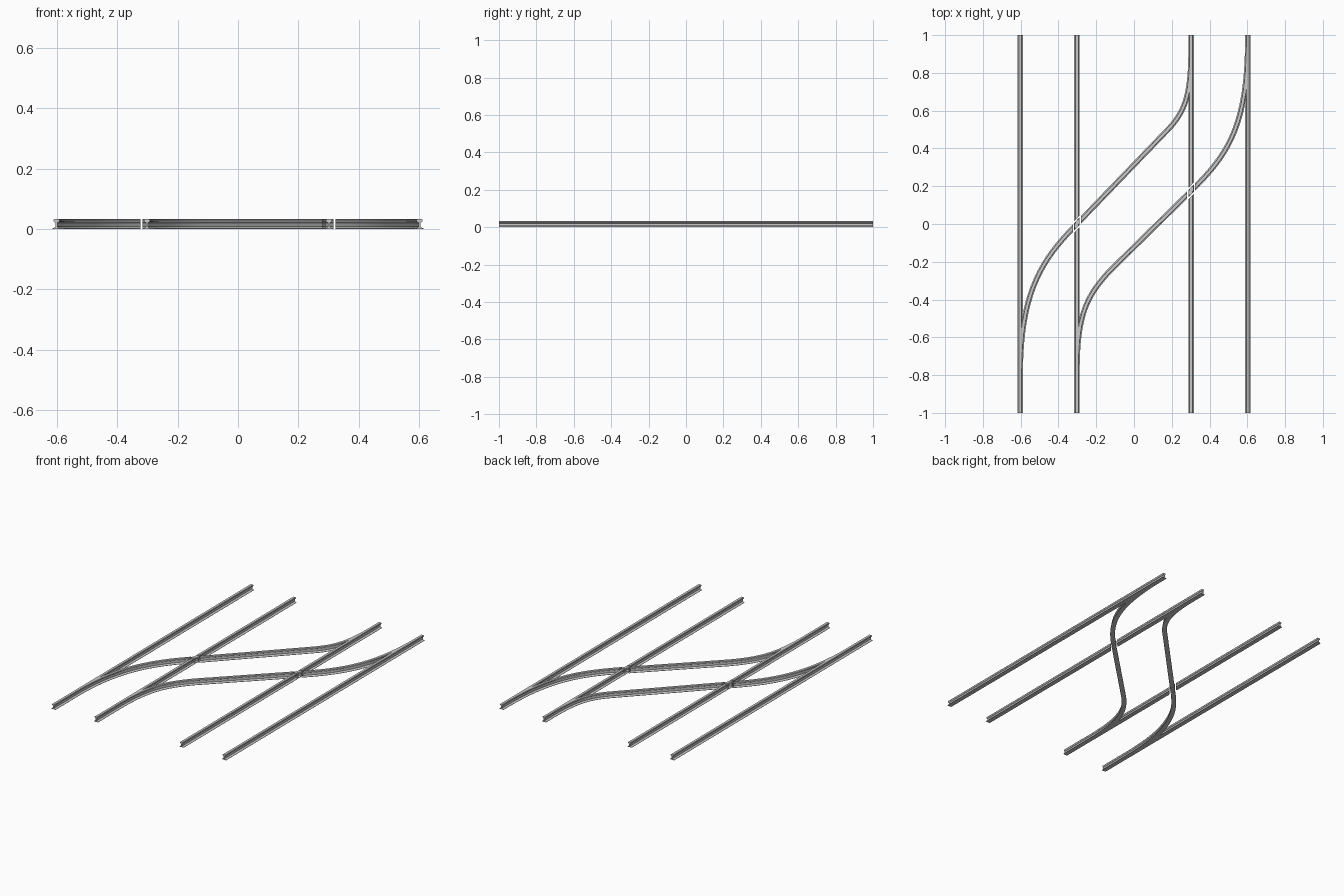
import bpy, bmesh, math
from mathutils import Vector

if "Cube" in bpy.data.objects:
    bpy.data.objects.remove(bpy.data.objects["Cube"])

# Rail cross-section: flat foot, thin web, rounded head (right half, bottom to top)
HALF = [(0.0145, 0), (0.0145, 0.002), (0.006, 0.005), (0.0032, 0.008),
        (0.0032, 0.021), (0.0085, 0.024), (0.0095, 0.026), (0.0095, 0.0305),
        (0.0075, 0.033)]
PROFILE = HALF + [(-x, z) for x, z in reversed(HALF)]


def bezier(a, b, c, d, n=18):
    a, b, c, d = (Vector(p) for p in (a, b, c, d))
    pts = []
    for i in range(n + 1):
        t = i / n
        s = 1 - t
        pts.append(a * s**3 + b * 3 * s * s * t + c * 3 * s * t * t + d * t**3)
    return pts


def sweep_rail(name, pts):
    pts = [Vector(p) for p in pts]
    bm = bmesh.new()
    rings = []
    for i, p in enumerate(pts):
        t = (pts[min(i + 1, len(pts) - 1)] - pts[max(i - 1, 0)]).normalized()
        side = Vector((t.y, -t.x))
        rings.append([bm.verts.new((*(p + side * u), z)) for u, z in PROFILE])
    n = len(PROFILE)
    for r, s in zip(rings, rings[1:]):
        for j in range(n):
            k = (j + 1) % n
            bm.faces.new((r[j], r[k], s[k], s[j]))
    bm.faces.new(rings[0])
    bm.faces.new(rings[-1])
    bmesh.ops.recalc_face_normals(bm, faces=bm.faces)
    me = bpy.data.meshes.new(name)
    bm.to_mesh(me)
    bm.free()
    ob = bpy.data.objects.new(name, me)
    bpy.context.collection.objects.link(ob)
    return ob


def cut_flangeways(ob, centre, angle):
    # Two thin slots running past the crossing, parallel to the other rail
    for sgn in (-1, 1):
        off = sgn * 0.0178
        loc = (centre[0] - math.sin(angle) * off, centre[1] + math.cos(angle) * off, 0.02)
        bpy.ops.mesh.primitive_cube_add(size=1, location=loc, rotation=(0, 0, angle))
        cutter = bpy.context.object
        cutter.name = "flangeway_cutter"
        cutter.scale = (0.14, 0.0075, 0.1)
        cutter.hide_render = True
        mod = ob.modifiers.new("flangeway", 'BOOLEAN')
        mod.operation = 'DIFFERENCE'
        mod.solver = 'EXACT'
        mod.object = cutter
        bpy.context.view_layer.objects.active = ob
        bpy.ops.object.modifier_apply(modifier=mod.name)
        bpy.data.objects.remove(cutter)


# Four straight running rails
outer, inner = 0.602, 0.302
straight = {}
for name, x in (("left_outer_rail", -outer), ("left_inner_rail", -inner),
                ("right_inner_rail", inner), ("right_outer_rail", outer)):
    straight[name] = sweep_rail(name, [(x, -1), (x, 1)])

# Two crossover rails linking the tracks
cross_a = (-inner, 0.0)
cross_b = (inner, 0.175)
upper = sweep_rail("upper_crossover_rail",
                   bezier((-outer, -0.78), (-outer, -0.34), (-0.47, -0.17), cross_a)
                   + bezier((0.17, 0.49), (0.27, 0.59), (0.30, 0.68), (inner, 0.90)))
lower = sweep_rail("lower_crossover_rail",
                   bezier((-inner, -0.76), (-0.30, -0.48), (-0.25, -0.38), (-0.13, -0.25))
                   + bezier(cross_b, (0.48, 0.35), (0.60, 0.50), (outer, 0.95)))

# Flangeway gaps where crossover and inner rails meet
for ob, other, centre, ang in ((upper, straight["left_inner_rail"], cross_a, 46),
                               (lower, straight["right_inner_rail"], cross_b, 44)):
    cut_flangeways(ob, centre, math.pi / 2)
    cut_flangeways(other, centre, math.radians(ang))

# Smooth the curved flanks, keep profile edges crisp
for ob in (upper, lower, *straight.values()):
    bpy.ops.object.select_all(action='DESELECT')
    ob.select_set(True)
    bpy.context.view_layer.objects.active = ob
    bpy.ops.object.shade_smooth_by_angle(angle=math.radians(25))
